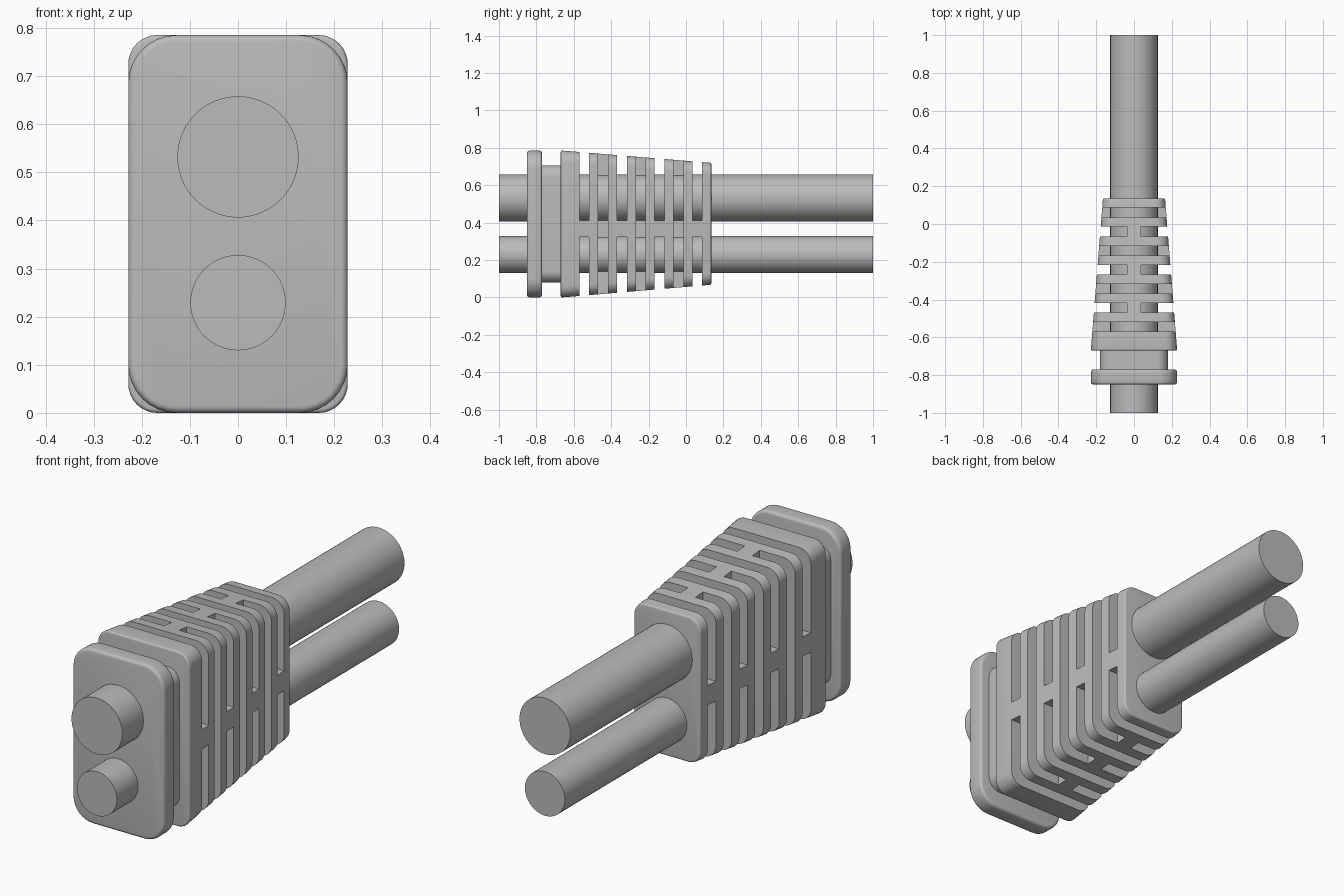
import bpy, bmesh, math

cube = bpy.data.objects.get("Cube")
if cube:
    bpy.data.objects.remove(cube, do_unlink=True)

grey = bpy.data.materials.new("grey rubber")
grey.use_nodes = True
GREY = (0.5, 0.5, 0.5, 1)
grey.diffuse_color = GREY
grey.node_tree.nodes["Principled BSDF"].inputs["Base Color"].default_value = GREY


def finish(bm, name):
    bmesh.ops.recalc_face_normals(bm, faces=bm.faces)
    mesh = bpy.data.meshes.new(name)
    bm.to_mesh(mesh)
    bm.free()
    mesh.materials.append(grey)
    ob = bpy.data.objects.new(name, mesh)
    bpy.context.collection.objects.link(ob)
    return ob


def smooth(ob):
    bpy.ops.object.select_all(action="DESELECT")
    ob.select_set(True)
    bpy.context.view_layer.objects.active = ob
    bpy.ops.object.shade_smooth_by_angle(angle=math.radians(35))


def section(y, half_w, z0, z1, radius, steps=8):
    """Rounded rectangle standing across the y axis."""
    cz, half_h = (z0 + z1) / 2, (z1 - z0) / 2
    points = []
    for q, (sx, sz) in enumerate([(1, 1), (-1, 1), (-1, -1), (1, -1)]):
        for i in range(steps + 1):
            a = (q + i / steps) * math.pi / 2
            points.append((sx * (half_w - radius) + radius * math.cos(a), y,
                           cz + sz * (half_h - radius) + radius * math.sin(a)))
    return points


def block(name, start, end, fillet):
    """Loft between two sections (y, half_w, z0, z1, radius) with rounded end edges."""
    stations = []
    for (y, w, z0, z1, r), direction in ((start, 1), (end, -1)):
        ring = []
        for i in range(5 if fillet else 1):
            a = i / 4 * math.pi / 2
            inset = fillet * (1 - math.sin(a))
            ring.append((y + direction * fillet * (1 - math.cos(a)),
                         w - inset, z0 + inset, z1 - inset, r - inset))
        stations += ring if direction == 1 else ring[::-1]
    bm = bmesh.new()
    rings = [[bm.verts.new(p) for p in section(*s)] for s in stations]
    n = len(rings[0])
    for a, b in zip(rings, rings[1:]):
        for i in range(n):
            j = (i + 1) % n
            bm.faces.new((a[i], a[j], b[j], b[i]))
    bm.faces.new(rings[0])
    bm.faces.new(rings[-1])
    return finish(bm, name)


def add_box(bm, x0, x1, y0, y1, z0, z1):
    verts = bmesh.ops.create_cube(bm, size=1)["verts"]
    for v in verts:
        v.co = (x1 if v.co.x > 0 else x0, y1 if v.co.y > 0 else y0,
                z1 if v.co.z > 0 else z0)


# Flange and neck
smooth(block("flange", (-0.85, 0.228, 0, 0.785, 0.1), (-0.77, 0.228, 0, 0.785, 0.1), 0.014))
smooth(block("neck", (-0.775, 0.18, 0.08, 0.705, 0.06), (-0.665, 0.18, 0.08, 0.705, 0.06), 0))

# Tapered strain relief
relief = block("strain_relief", (-0.67, 0.228, 0, 0.785, 0.06),
               (0.135, 0.165, 0.067, 0.72, 0.06), 0.008)

# Slots alternate: one kind keeps a level web, the other an upright web
bm = bmesh.new()
for i in range(7):
    y0 = -0.57 + i * 0.1007
    y1 = y0 + 0.052
    if i % 2 == 0:
        add_box(bm, -0.4, 0.4, y0, y1, 0.41, 1)
        add_box(bm, -0.4, 0.4, y0, y1, -0.2, 0.322)
    else:
        add_box(bm, 0.037, 0.4, y0, y1, -0.2, 1)
        add_box(bm, -0.4, -0.037, y0, y1, -0.2, 1)
cutter = finish(bm, "slot_cutter")
cutter.hide_render = True

mod = relief.modifiers.new("slots", "BOOLEAN")
mod.operation = "DIFFERENCE"
mod.solver = "EXACT"
mod.object = cutter
bpy.context.view_layer.objects.active = relief
bpy.ops.object.modifier_apply(modifier=mod.name)
bpy.data.objects.remove(cutter, do_unlink=True)
smooth(relief)

# Cables running through the whole length
for name, z, radius in (("upper_cable", 0.532, 0.126), ("lower_cable", 0.229, 0.099)):
    bpy.ops.mesh.primitive_cylinder_add(vertices=64, radius=radius, depth=2,
                                        location=(0, 0, z), rotation=(math.pi / 2, 0, 0))
    cable = bpy.context.object
    cable.name = name
    cable.data.materials.append(grey)
    smooth(cable)
